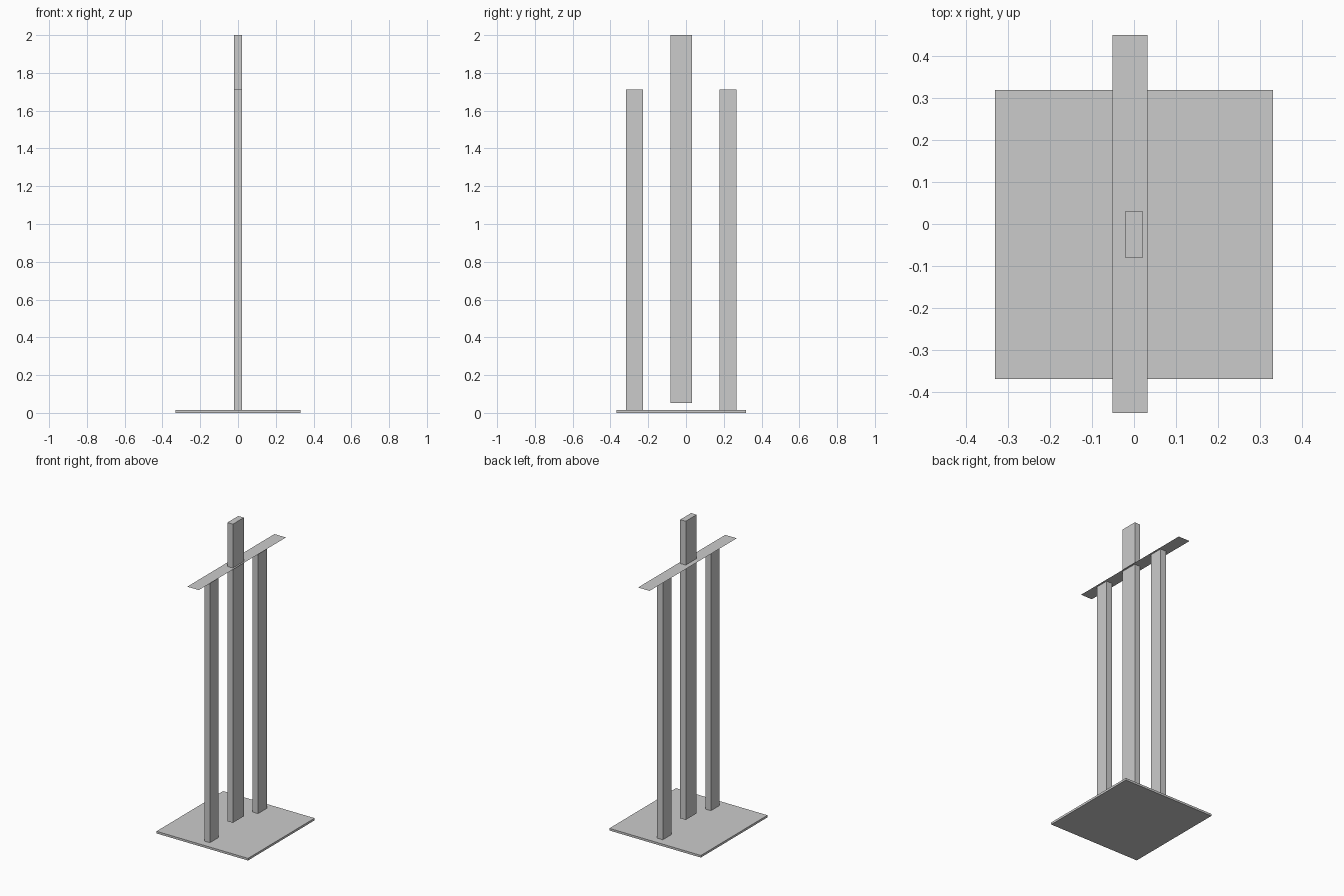
import bpy

if "Cube" in bpy.data.objects:
    bpy.data.objects.remove(bpy.data.objects["Cube"])

YC = -0.025  # shared y centre of base and posts


def box(name, x, y, z):
    """Box from (min, max) ranges on each axis."""
    lo, hi = zip(x, y, z)
    bpy.ops.mesh.primitive_cube_add(size=1, location=[(a + b) / 2 for a, b in zip(lo, hi)])
    ob = bpy.context.object
    ob.name = name
    ob.scale = [b - a for a, b in zip(lo, hi)]
    bpy.ops.object.transform_apply(location=False, rotation=False, scale=True)
    return ob


# Base plate
box("base_plate", (-0.33, 0.33), (YC - 0.343, YC + 0.343), (0, 0.014))

# Tall middle post, floating slightly above the base
box("middle_post", (-0.02, 0.02), (YC - 0.056, YC + 0.056), (0.053, 2.0))

# Pair of side posts
for name, s in (("front_post", -1), ("back_post", 1)):
    c = YC + s * 0.248
    box(name, (-0.02, 0.02), (c - 0.045, c + 0.045), (0.014, 1.713))

# Paper-thin crossbar resting on the side posts
bpy.ops.mesh.primitive_plane_add(size=1, location=(-0.01, 0, 1.714))
bar = bpy.context.object
bar.name = "crossbar"
bar.scale = (0.083, 0.898, 1)
bpy.ops.object.transform_apply(location=False, rotation=False, scale=True)
